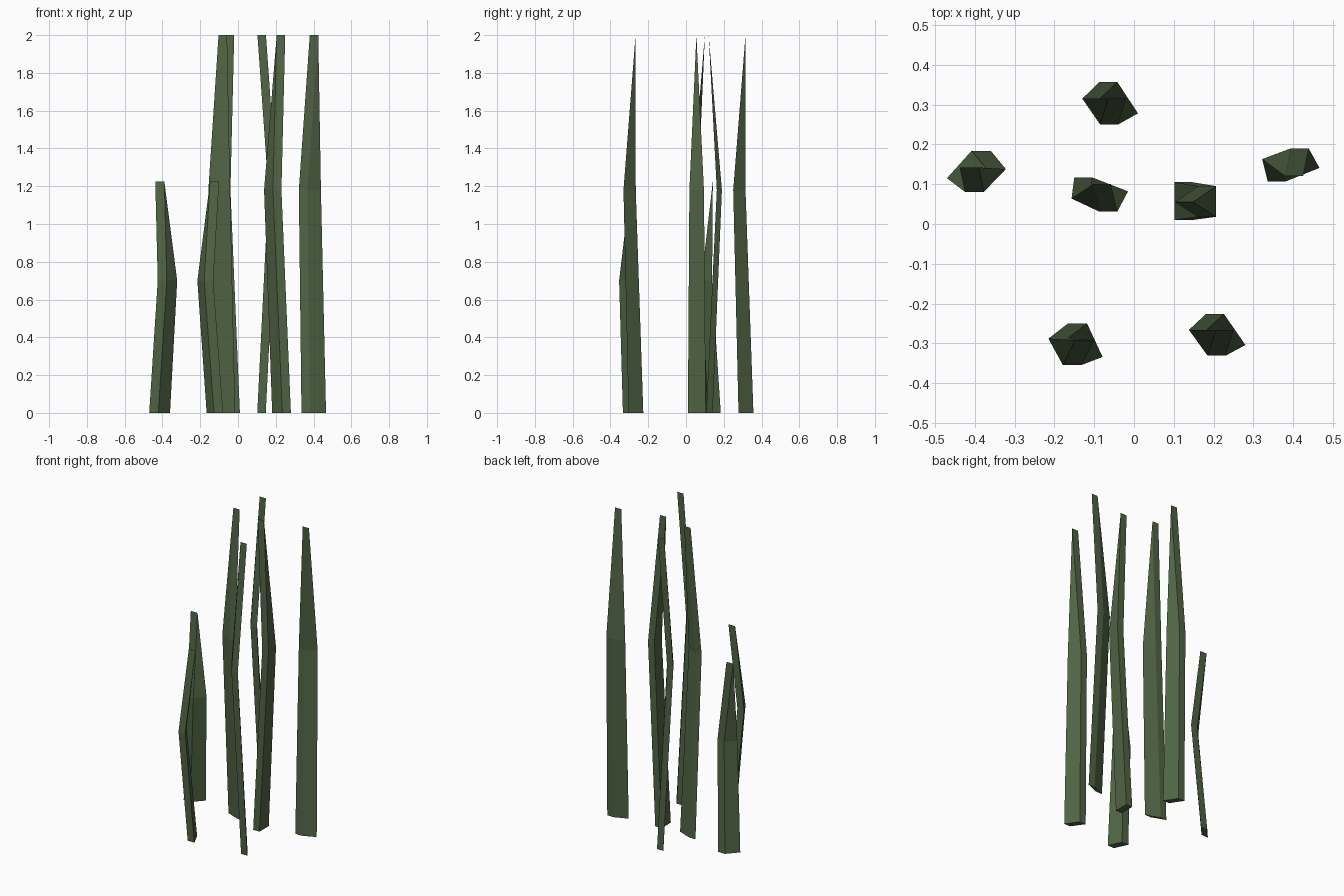
import bpy, bmesh

if "Cube" in bpy.data.objects:
    bpy.data.objects.remove(bpy.data.objects["Cube"])

# Leaf green shared by all blades
green = bpy.data.materials.new("leaf_green")
green.diffuse_color = (0.08, 0.127, 0.058, 1)
green.use_nodes = True
green.node_tree.nodes["Principled BSDF"].inputs["Base Color"].default_value = green.diffuse_color


def blade(name, base, mid, tip, mid_z, top_z, thick=0.045):
    """Tapering bent ribbon: base edge, middle edge and tip, thickened along x."""
    bm = bmesh.new()
    ring = [(*base[0], 0), (*base[1], 0), (*mid[1], mid_z), (*tip, top_z), (*mid[0], mid_z)]
    near = [bm.verts.new(p) for p in ring]
    far = [bm.verts.new((x + thick, y, z)) for x, y, z in ring]
    # broad sides: lower quad and upper triangle
    for s in (near, far):
        bm.faces.new((s[0], s[1], s[2], s[4]))
        bm.faces.new((s[4], s[2], s[3]))
    # rim around the ribbon
    for i in range(5):
        j = (i + 1) % 5
        bm.faces.new((near[i], near[j], far[j], far[i]))
    bmesh.ops.recalc_face_normals(bm, faces=bm.faces)
    me = bpy.data.meshes.new(name)
    bm.to_mesh(me)
    bm.free()
    me.materials.append(green)
    bpy.context.collection.objects.link(bpy.data.objects.new(name, me))


# Tall blades: base edge, middle edge, tip (x, y)
tall = [
    (((-0.087, 0.357), (-0.035, 0.278)), ((-0.130, 0.315), (-0.085, 0.250)), (-0.065, 0.315)),
    (((-0.150, 0.117), (-0.060, 0.082)), ((-0.157, 0.064), (-0.087, 0.031)), (-0.103, 0.100)),
    (((0.102, 0.105), (0.102, 0.010)), ((0.161, 0.095), (0.161, 0.018)), (0.103, 0.055)),
    (((0.336, 0.107), (0.421, 0.141)), ((0.322, 0.163), (0.394, 0.190)), (0.380, 0.120)),
    (((0.181, -0.226), (0.235, -0.304)), ((0.138, -0.266), (0.185, -0.331)), (0.205, -0.267)),
]
for n, (b, m, t) in enumerate(tall, 1):
    blade(f"tall_grass_blade_{n}", b, m, t, 1.18, 2.0)

# Short blades
short = [
    (((-0.470, 0.115), (-0.408, 0.184)), ((-0.425, 0.081), (-0.370, 0.138)), (-0.438, 0.142)),
    (((-0.166, -0.250), (-0.127, -0.334)), ((-0.215, -0.288), (-0.179, -0.354)), (-0.148, -0.292)),
]
for n, (b, m, t) in enumerate(short, 1):
    blade(f"short_grass_blade_{n}", b, m, t, 0.70, 1.225, 0.048)
